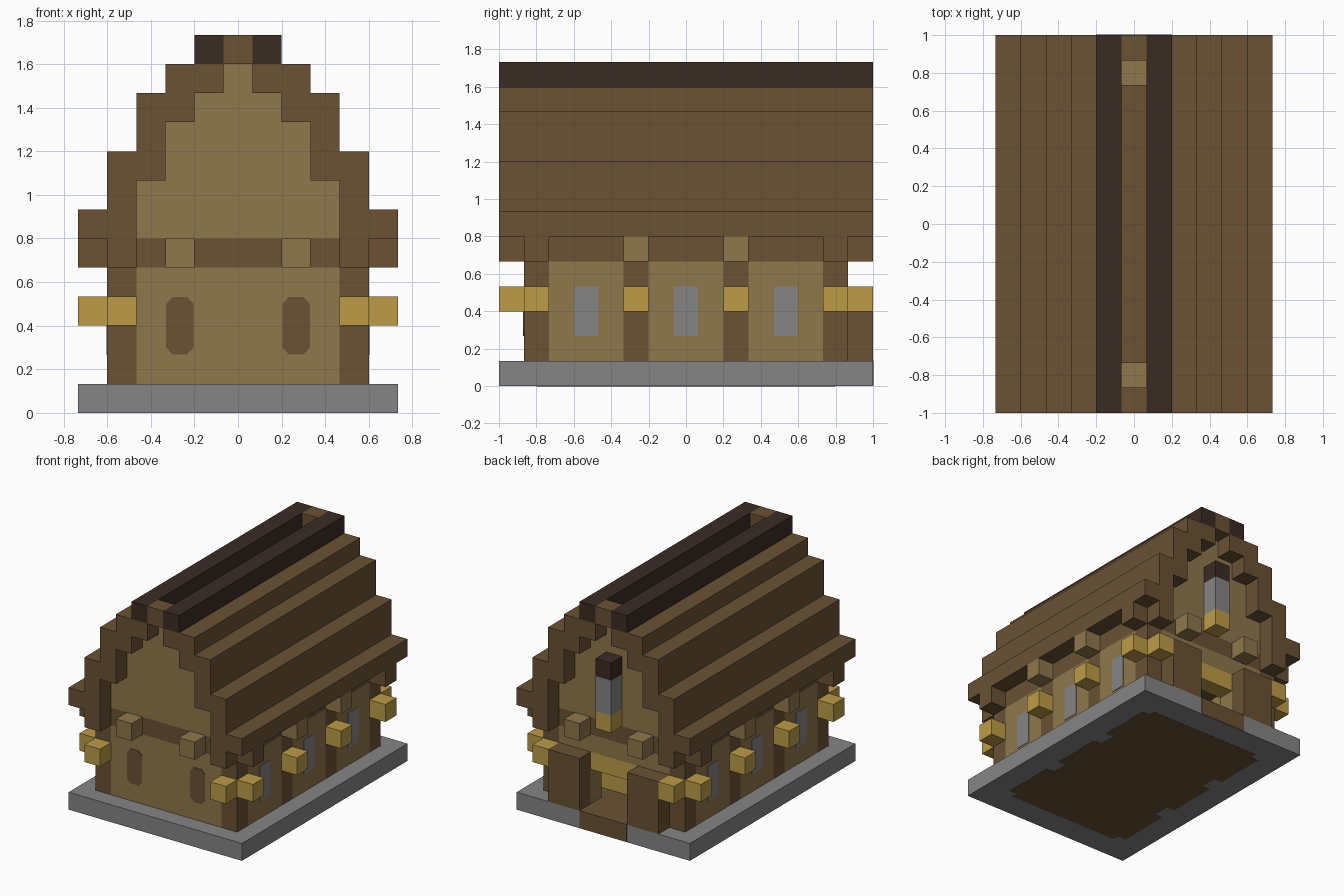
import bpy
import bmesh
from mathutils import Matrix, Vector

cube = bpy.data.objects.get("Cube")
if cube:
    bpy.data.objects.remove(cube)

U = 2 / 15  # one block; all sizes below are in blocks


def material(name, *rgb):
    linear = [((c / 255 + 0.055) / 1.055) ** 2.4 for c in rgb] + [1]
    m = bpy.data.materials.new(name)
    m.use_nodes = True
    m.diffuse_color = linear
    m.node_tree.nodes["Principled BSDF"].inputs["Base Color"].default_value = linear
    return m


BROWN = material("brown wood", 106, 82, 52)
DARK = material("dark wood", 58, 43, 35)
TAN = material("tan plaster", 143, 119, 76)
GOLD = material("golden straw", 188, 156, 70)
GREY = material("grey stone", 133, 133, 133)


def add_box(bm, x, y, z):
    lo, hi = Vector((x[0], y[0], z[0])), Vector((x[1], y[1], z[1]))
    size = hi - lo
    mat = Matrix.Translation((lo + hi) / 2) @ Matrix.Diagonal((*size, 1))
    bmesh.ops.create_cube(bm, size=1, matrix=mat)


def finish(name, bm, mat):
    bmesh.ops.scale(bm, vec=(U, U, U), verts=bm.verts)
    bmesh.ops.recalc_face_normals(bm, faces=bm.faces)
    mesh = bpy.data.meshes.new(name)
    bm.to_mesh(mesh)
    bm.free()
    mesh.materials.append(mat)
    ob = bpy.data.objects.new(name, mesh)
    bpy.context.collection.objects.link(ob)


def flip(r):
    return (-r[1], -r[0])


def blocks(name, mat, boxes, mx=False, my=False):
    """Boxes as (x, y, z) ranges, optionally mirrored in x and y."""
    bm = bmesh.new()
    for x, y, z in boxes:
        for xr in ([x, flip(x)] if mx else [x]):
            for yr in ([y, flip(y)] if my else [y]):
                add_box(bm, xr, yr, z)
    finish(name, bm, mat)


ALL_Y = (-7.5, 7.5)
END, WALL = (6.5, 7.5), (5.5, 6.5)      # overhang and end wall along y
EAVE, SIDE = (4.5, 5.5), (3.5, 4.5)     # overhang and side wall along x
POST = (1.5, 2.5)                       # intermediate post / beam position

# Foundation, door step and floors
blocks("foundation", GREY, [((-5.5, 5.5), ALL_Y, (0, 1))])
blocks("door_step", BROWN, [((-1.5, 1.5), (5.5, 7.52), (0.02, 1.02))])
blocks("ground_floor", BROWN, [((-3.5, 3.5), (-5.5, 5.5), (0.9, 1.01))])
blocks("floor_underside", BROWN, [
    ((-3.6, 3.6), (-6, 6), (-0.01, 0.05)),
    ((3.6, 4.1), (-1.5, 1.5), (-0.01, 0.05)),
    ((3.6, 4.1), (2.5, 5.6), (-0.01, 0.05))], mx=True, my=True)
blocks("attic_floor", BROWN, [((-4.5, 4.5), (-6.5, 6.5), (5, 6))])

# Walls between timber posts
blocks("posts", BROWN, [(SIDE, WALL, (1, 5)), (SIDE, POST, (1, 5))], mx=True, my=True)
blocks("side_walls", TAN, [(SIDE, (-1.5, 1.5), (1, 5))], mx=True)
blocks("side_wall_ends", TAN, [(SIDE, (2.5, 5.5), (1, 5))], mx=True, my=True)
blocks("front_wall", TAN, [((-3.5, 3.5), flip(WALL), (1, 5))])
blocks("back_wall", TAN, [((1.5, 3.5), WALL, (1, 5))], mx=True)
blocks("over_door_wall", TAN, [((-1.5, 1.5), WALL, (4, 5))])
blocks("door_lintel", GOLD, [((-1.5, 1.5), WALL, (3, 4))])
blocks("porch_piers", BROWN, [((1.5, 3.5), END, (1, 4))], mx=True)
blocks("straw_bales", GOLD, [((-0.5, 3.5), (3.5, 4.5), (1, 2))])

# Beam ends and brackets
blocks("beam_ends", TAN, [(POST, END, (5, 6)), (EAVE, POST, (5, 6))], mx=True, my=True)
blocks("corner_log_ends", BROWN, [(SIDE, END, (5, 6)), (EAVE, WALL, (5, 6))], mx=True, my=True)
blocks("brackets", GOLD, [(SIDE, END, (3, 4)), (EAVE, WALL, (3, 4)),
                          (EAVE, POST, (3, 4))], mx=True, my=True)

# Stepped gables and roof
blocks("gables", TAN, [((-3.5, 3.5), WALL, (6, 8)), ((-2.5, 2.5), WALL, (8, 10)),
                       ((-1.5, 1.5), WALL, (10, 11)), ((-0.5, 0.5), WALL, (11, 12))], my=True)
courses = [(6, 7), (6, 9), (8, 11), (10, 12), (11, 12)]  # from the eave inwards
blocks("roof", BROWN, [((4.5 - i, 5.5 - i), ALL_Y, z) for i, z in enumerate(courses)], mx=True)
blocks("ridge_beams", DARK, [((0.5, 1.5), ALL_Y, (12, 13))], mx=True)
blocks("ridge_caps", BROWN, [((-0.5, 0.5), END, (12, 13))], my=True)

# Oriel on the back gable
for part, mat, z in (("oriel_base", GOLD, (6, 7)), ("oriel_window", GREY, (7, 9)),
                     ("oriel_cap", DARK, (9, 10))):
    blocks(part, mat, [((-0.5, 0.5), END, z)])

# Windows: thin plates on the side walls, chamfered shutters on the front
blocks("side_windows", GREY, [((4.48, 4.53), (c - 0.48, c + 0.48), (2, 4))
                              for c in (-4, 0, 4)], mx=True)
bm = bmesh.new()
for cx in (-2, 2):
    outline = [(sx * a, sz * b) for sx, sz, pts in (
        (1, 1, ((0.47, 0.75), (0.25, 0.99))), (-1, 1, ((0.25, 0.99), (0.47, 0.75))),
        (-1, -1, ((0.47, 0.75), (0.25, 0.99))), (1, -1, ((0.25, 0.99), (0.47, 0.75))))
        for a, b in pts]
    face = bm.faces.new([bm.verts.new((cx + a, -6.48, 3 + b)) for a, b in outline])
    ext = bmesh.ops.extrude_face_region(bm, geom=[face])["geom"]
    bmesh.ops.translate(bm, vec=(0, -0.05, 0),
                        verts=[g for g in ext if isinstance(g, bmesh.types.BMVert)])
finish("front_shutters", bm, BROWN)
